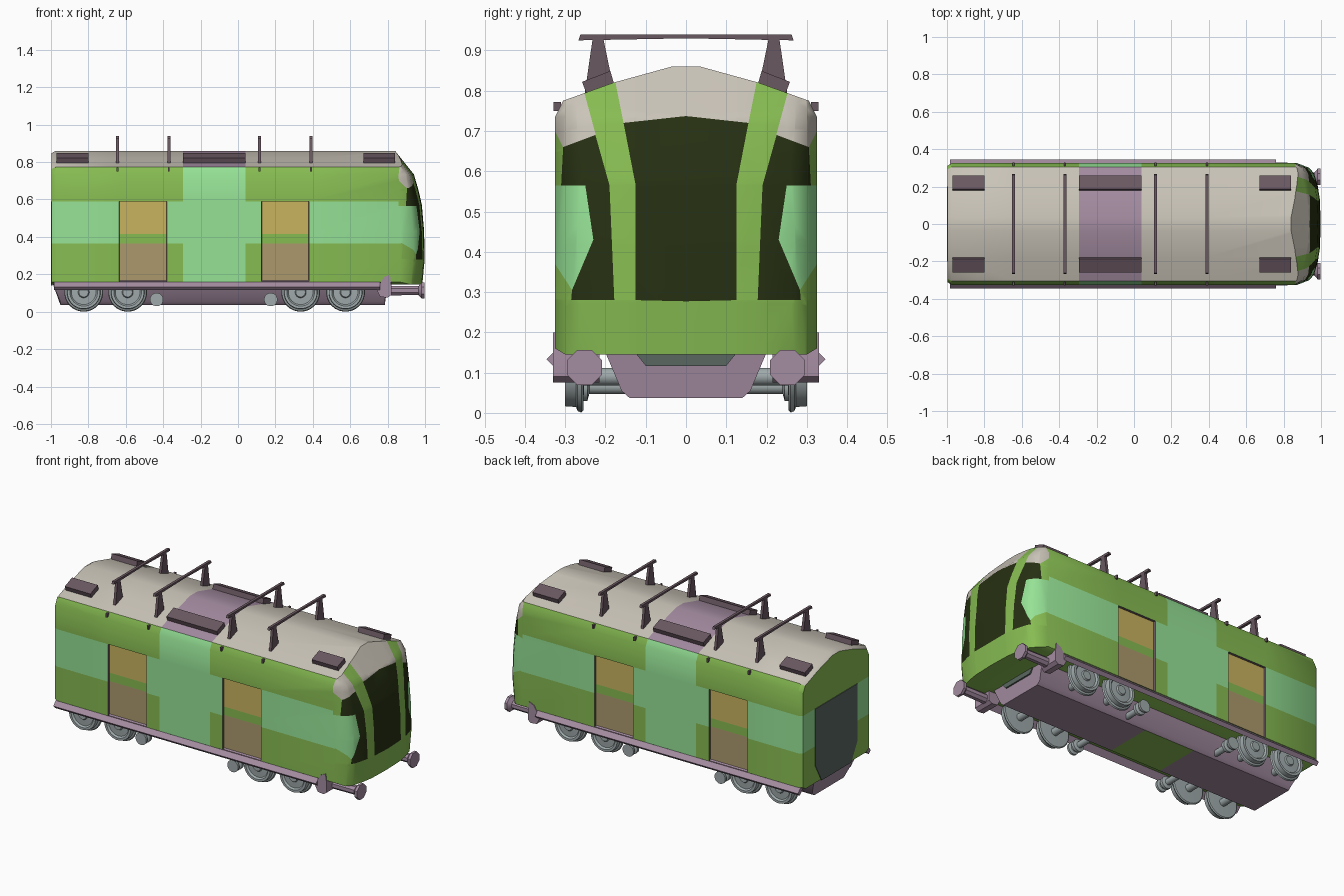
import bpy, bmesh, math
from mathutils import Vector

if "Cube" in bpy.data.objects:
    bpy.data.objects.remove(bpy.data.objects["Cube"])


def lin(c):
    return c / 12.92 if c <= 0.04045 else ((c + 0.055) / 1.055) ** 2.4


PALETTE = {"green": (135, 188, 82), "pale_green": (150, 226, 150), "roof_grey": (202, 196, 184),
           "mauve": (164, 140, 161), "dark_trim": (106, 88, 97), "dark_glass": (38, 48, 18),
           "wheel_grey": (160, 170, 171), "end_grey": (90, 103, 96),
           "door_yellow": (200, 180, 96), "door_brown": (172, 154, 108)}
NAMES = list(PALETTE)
MATS = []
for n, rgb in PALETTE.items():
    m = bpy.data.materials.new(n)
    m.diffuse_color = [lin(c / 255) for c in rgb] + [1]
    m.use_nodes = True
    m.node_tree.nodes["Principled BSDF"].inputs["Base Color"].default_value = m.diffuse_color
    MATS.append(m)
IDX = {n: i for i, n in enumerate(NAMES)}


def finish(name, bm, mat=None, angle=35):
    """Turn a bmesh into an object; mat=None keeps per-face palette indices."""
    bmesh.ops.recalc_face_normals(bm, faces=bm.faces[:])
    me = bpy.data.meshes.new(name)
    bm.to_mesh(me)
    bm.free()
    for m in (MATS if mat is None else [MATS[IDX[mat]]]):
        me.materials.append(m)
    me.shade_smooth()
    me.set_sharp_from_angle(angle=math.radians(angle))
    ob = bpy.data.objects.new(name, me)
    bpy.context.collection.objects.link(ob)
    return ob


def prism_bm(pts, axis, a, b):
    """Extrude a 2D outline along x (points are y,z) or y (points are x,z)."""
    bm = bmesh.new()
    put = (lambda p, t: (t, p[0], p[1])) if axis == "x" else (lambda p, t: (p[0], t, p[1]))
    r0 = [bm.verts.new(put(p, a)) for p in pts]
    r1 = [bm.verts.new(put(p, b)) for p in pts]
    bm.faces.new(r0)
    bm.faces.new(r1[::-1])
    for i in range(len(pts)):
        j = (i + 1) % len(pts)
        bm.faces.new((r0[i], r0[j], r1[j], r1[i]))
    bmesh.ops.recalc_face_normals(bm, faces=bm.faces[:])
    return bm


def prism(name, pts, axis, a, b, mat):
    return finish(name, prism_bm(pts, axis, a, b), mat)


def lathe(name, prof, axis, c, n, mat, s=1):
    """Spin (radius, distance) points around an axis parallel to x or y."""
    bm = bmesh.new()
    rings = []
    for r, d in prof:
        ring = []
        for k in range(n):
            t = 2 * math.pi * (k + 0.5) / n
            u, v = r * math.cos(t), r * math.sin(t)
            p = (d * s, u, v) if axis == "x" else (u, d * s, v)
            ring.append(bm.verts.new(Vector(p) + Vector(c)))
        rings.append(ring)
    for A, B in zip(rings, rings[1:]):
        for k in range(n):
            bm.faces.new((A[k], A[(k + 1) % n], B[(k + 1) % n], B[k]))
    bm.faces.new(rings[0])
    bm.faces.new(rings[-1])
    return finish(name, bm, mat)


def cut(bm, co, no, faces=None):
    fs = set(faces if faces is not None else bm.faces)
    es = {e for f in fs for e in f.edges}
    vs = {v for f in fs for v in f.verts}
    bmesh.ops.bisect_plane(bm, geom=list(fs) + list(es) + list(vs), dist=1e-5, plane_co=co, plane_no=no)


def interp(tab, t):
    for (a, u), (b, v) in zip(tab, tab[1:]):
        if t <= b:
            return u + (v - u) * max(0, (t - a)) / (b - a)
    return tab[-1][1]


def inside(p, poly):
    y, z = p
    hit = False
    for (a, b), (c, d) in zip(poly, poly[1:] + poly[:1]):
        if (b > z) != (d > z) and y < a + (z - b) * (c - a) / (d - b):
            hit = not hit
    return hit


# ---- body shell: constant section, shaped nose, painted by region ----
half = [(0.30, 0.145), (0.325, 0.16), (0.325, 0.735), (0.305, 0.775), (0.18, 0.82), (0.035, 0.86)]
bm = prism_bm(half + [(-y, z) for y, z in half[::-1]], "x", -0.996, 1.0)
for x in (-0.975, -0.635, -0.38, -0.295, 0.04, 0.125, 0.38):
    cut(bm, (x, 0, 0), (1, 0, 0))
for z in (0.365, 0.415, 0.59):
    cut(bm, (0, 0, z), (0, 0, 1))
# nose regions seen from the front, in (|y|, z)
REGIONS = [
    ("dark_glass", [(0, 0.277), (0.125, 0.28), (0.125, 0.565), (0.155, 0.72), (0, 0.737)]),
    ("green", [(0.125, 0.28), (0.178, 0.28), (0.19, 0.565), (0.262, 0.83), (0.177, 0.83),
               (0.155, 0.72), (0.125, 0.565)]),
    ("dark_glass", [(0.178, 0.28), (0.285, 0.28), (0.283, 0.305), (0.23, 0.43), (0.25, 0.565),
                    (0.31, 0.565), (0.305, 0.66), (0.225, 0.69), (0.19, 0.565)]),
    ("pale_green", [(0.335, 0.565), (0.25, 0.565), (0.23, 0.43), (0.283, 0.305), (0.335, 0.385)]),
    ("roof_grey", [(0, 0.737), (0.155, 0.72), (0.225, 0.69), (0.305, 0.66), (0.335, 0.72),
                   (0.335, 0.9), (0, 0.9)])]


def nose():
    return [f for f in bm.faces if all(v.co.x > 0.999 for v in f.verts)]


for s in (1, -1):
    for y in (0.07, 0.13, 0.2, 0.27, 0.3):
        cut(bm, (0, s * y, 0), (0, 1, 0), nose())
    for _, poly in REGIONS:
        for (a, b), (c, d) in zip(poly, poly[1:] + poly[:1]):
            cut(bm, (1, s * a, b), (0, d - b, -s * (c - a)), nose())
for z in (0.28, 0.43, 0.57, 0.65, 0.735, 0.775, 0.82):
    cut(bm, (0, 0, z), (0, 0, 1), nose())

front = set(nose())
doors = []
for f in bm.faces:
    c = f.calc_center_median()
    mid = -0.295 < c.x < 0.04
    door = -0.635 < c.x < -0.38 or 0.125 < c.x < 0.38
    col = "green"
    if f in front:
        col = next((m for m, p in REGIONS if inside((abs(c.y) + 1e-6, c.z), p)), "green")
    elif c.z > 0.775 and c.x > -0.99:
        col = "mauve" if mid else "roof_grey"
    elif abs(f.normal.y) > 0.9:
        if door and 0.16 < c.z < 0.59:
            doors.append(f)
            col = "door_brown" if c.z < 0.365 else "green" if c.z < 0.415 else "door_yellow"
        elif mid and c.z < 0.735 or 0.365 < c.z < 0.59:
            col = "pale_green"
        elif mid:
            col = "pale_green"
    elif c.x < -0.99 and 0.365 < c.z < 0.59:
        col = "pale_green"
    elif mid and c.z > 0.73:
        col = "pale_green"
    f.material_index = IDX[col]
# shape the nose and tuck in the rear end
F = [(0.14, 0.985), (0.28, 0.998), (0.43, 0.995), (0.57, 0.983), (0.65, 0.965), (0.735, 0.94), (0.86, 0.84)]
H = [(0, 0), (0.13, 0.004), (0.2, 0.015), (0.27, 0.035), (0.3, 0.06), (0.325, 0.125)]
K = [(0.14, 1), (0.57, 1), (0.735, 0.65), (0.86, 0.5)]
for v in bm.verts:
    if v.co.x > 0.999:
        v.co.x = interp(F, v.co.z) - interp(H, abs(v.co.y)) * interp(K, v.co.z)
    elif v.co.x < -0.99:
        v.co.y *= 0.96
        v.co.z -= 0.012 * (v.co.z > 0.7)
bmesh.ops.triangulate(bm, faces=list(front))
bm.normal_update()
# recessed doors with a dark rim
rim = bmesh.ops.inset_region(bm, faces=doors, thickness=0.002, depth=-0.012, use_even_offset=True)
for f in rim["faces"]:
    f.material_index = IDX["dark_trim"]
finish("body_shell", bm)

# ---- underframe hull with green middle panel underneath ----
bm = prism_bm([(0.2, 0.15), (0.16, 0.055), (0.14, 0.037), (-0.14, 0.037), (-0.16, 0.055), (-0.2, 0.15)],
              "x", -0.99, 0.8)
for v in bm.verts:
    if v.co.z < 0.1:
        v.co.x += 0.04 if v.co.x < 0 else -0.015
for x in (-0.295, 0.04):
    cut(bm, (x, 0, 0), (1, 0, 0))
for f in bm.faces:
    c = f.calc_center_median()
    f.material_index = IDX["green" if c.z < 0.04 and -0.295 < c.x < 0.04 else "mauve"]
finish("underframe", bm)

# ---- end plates ----
prism("rear_gangway", [(0.2, 0.59), (0.2, 0.25), (0.14, 0.14), (-0.14, 0.14), (-0.2, 0.25), (-0.2, 0.59)],
      "x", -1.0, -0.992, "end_grey")
prism("front_plate", [(0.125, 0.148), (0.1, 0.117), (-0.1, 0.117), (-0.125, 0.148)],
      "x", 0.795, 0.804, "end_grey")

for s, side in ((1, "left"), (-1, "right")):
    def m(pts):
        return [(s * y, z) for y, z in pts]
    # side sill
    prism(f"{side}_sill", m([(0.312, 0.169), (0.346, 0.133), (0.328, 0.115), (0.296, 0.147)]),
          "x", -0.985, 0.76, "mauve")
    # buffer and bracket
    prism(f"{side}_buffer_bracket", [(0.74, 0.12), (0.78, 0.185), (0.812, 0.2), (0.82, 0.14),
                                     (0.82, 0.09), (0.8, 0.075), (0.76, 0.08)],
          "y", s * 0.215, s * 0.33, "mauve")
    lathe(f"{side}_buffer", [(0.028, 0.78), (0.026, 0.965), (0.047, 0.982), (0.047, 0.998)],
          "x", (0, s * 0.252, 0.113), 8, "mauve")
    # roof boxes following the roof slope
    for i, (a, b) in enumerate(((-0.97, -0.8), (-0.295, 0.04), (0.67, 0.84))):
        prism(f"{side}_roof_box_{i}", m([(0.188, 0.849), (0.258, 0.822), (0.246, 0.79), (0.178, 0.815)]),
              "x", a, b, "dark_trim")
    # roof posts and the small tabs at the top of the wall
    for i, x in enumerate((-0.645, -0.37, 0.115, 0.39)):
        prism(f"{side}_roof_post_{i}", m([(0.205, 0.928), (0.232, 0.928), (0.253, 0.782), (0.181, 0.812)]),
              "x", x - 0.008, x + 0.008, "dark_trim")
        prism(f"{side}_wall_tab_{i}", m([(0.31, 0.75), (0.329, 0.75), (0.329, 0.772), (0.31, 0.772)]),
              "x", x - 0.005, x + 0.005, "dark_trim")
    # flanged wheels
    for i, x in enumerate((-0.825, -0.59, 0.335, 0.575)):
        lathe(f"{side}_wheel_{i}", [(0.03, 0.253), (0.098, 0.255), (0.104, 0.26), (0.1, 0.269), (0.09, 0.273),
                                    (0.088, 0.3), (0.074, 0.3), (0.066, 0.29), (0.03, 0.292), (0.025, 0.3)],
              "y", (x, 0, 0.104), 28, "wheel_grey", s)
    # small round tanks between the bogies
    for i, x in enumerate((-0.435, 0.175)):
        lathe(f"{side}_small_roller_{i}", [(0.018, 0.13), (0.018, 0.24), (0.036, 0.245), (0.036, 0.262),
                                           (0.02, 0.268), (0.02, 0.282), (0.036, 0.287), (0.036, 0.3)],
              "y", (x, 0, 0.065), 16, "wheel_grey", s)

# ---- axles and roof cross bars ----
for i, x in enumerate((-0.825, -0.59, 0.335, 0.575)):
    lathe(f"axle_{i}", [(0.022, -0.26), (0.022, 0.26)], "y", (x, 0, 0.09), 14, "wheel_grey")
for i, x in enumerate((-0.645, -0.37, 0.115, 0.39)):
    prism(f"roof_bar_{i}", [(-0.262, 0.94), (0.262, 0.94), (0.267, 0.925), (0, 0.93), (-0.267, 0.925)],
          "x", x - 0.008, x + 0.008, "dark_trim")
